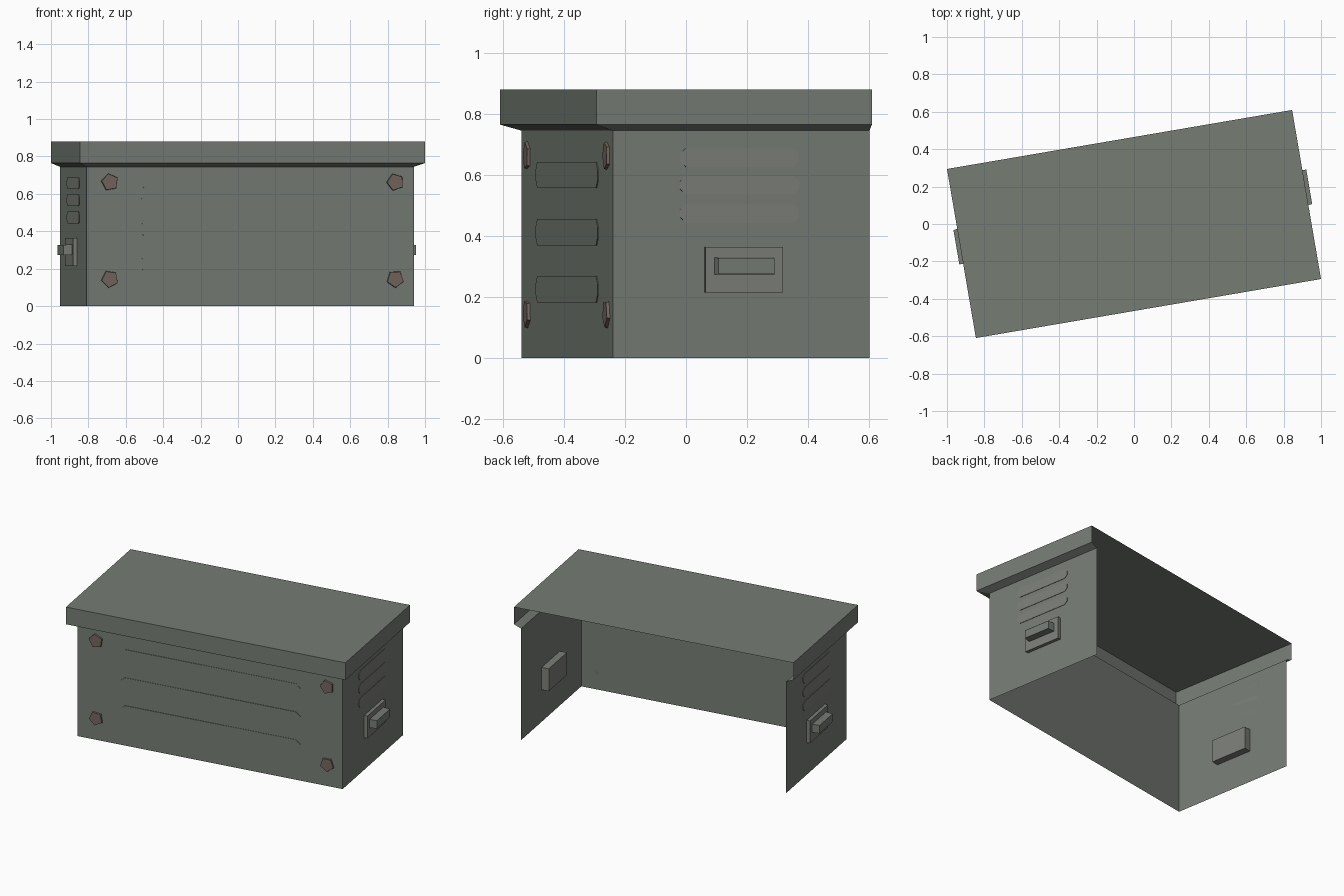
import bpy, bmesh, math
from mathutils import Vector

if "Cube" in bpy.data.objects:
    bpy.data.objects.remove(bpy.data.objects["Cube"])

TURN = math.radians(9.7)          # whole crate is turned about z


def material(name, rgb):
    m = bpy.data.materials.new(name)
    m.diffuse_color = (*rgb, 1)
    m.use_nodes = True
    m.node_tree.nodes["Principled BSDF"].inputs["Base Color"].default_value = m.diffuse_color
    return m


METAL = material("grey_metal", (0.18, 0.20, 0.175))
PANEL = material("panel_metal", (0.20, 0.21, 0.185))
RUST = material("rusty_metal", (0.17, 0.13, 0.11))


def finish(name, bm, mat):
    mesh = bpy.data.meshes.new(name)
    bm.to_mesh(mesh)
    bm.free()
    ob = bpy.data.objects.new(name, mesh)
    ob.rotation_euler.z = TURN
    mesh.materials.append(mat)
    bpy.context.collection.objects.link(ob)


def open_shell(name, levels, mat, cap=False):
    """Three-sided sheet, open at the back; levels are (half width, front y, z)."""
    bm = bmesh.new()
    rows = [[bm.verts.new(p) for p in ((-w, BACK, z), (-w, f, z), (w, f, z), (w, BACK, z))]
            for w, f, z in levels]
    for a, b in zip(rows, rows[1:]):
        for i in range(3):
            bm.faces.new((a[i], a[i + 1], b[i + 1], b[i]))
    if cap:
        bm.faces.new(rows[-1])
    finish(name, bm, mat)


def prism(name, outline, origin, u, n, depth, mat, taper=1.0):
    """Extrude an outline (u, z) from origin along n."""
    origin, u, n, up = Vector(origin), Vector(u), Vector(n), Vector((0, 0, 1))
    bm = bmesh.new()
    low = [bm.verts.new(origin + u * a + up * b) for a, b in outline]
    high = [bm.verts.new(origin + (u * a + up * b) * taper + n * depth) for a, b in outline]
    bm.faces.new(low)
    bm.faces.new(high)
    for i in range(len(low)):
        j = (i + 1) % len(low)
        bm.faces.new((low[i], low[j], high[j], high[i]))
    bmesh.ops.recalc_face_normals(bm, faces=bm.faces)
    finish(name, bm, mat)


def slot(l, h, c):
    """Long eight-sided slot outline."""
    q = [(l, -h * 0.4), (l, h * 0.4), (l - c, h), (c - l, h)]
    return q + [(-a, -b) for a, b in q]


def rect(l, h):
    return [(-l, -h), (l, -h), (l, h), (-l, h)]


BACK, WALL, FRONT = 0.4585, 0.888, -0.395

# Sheet body and overhanging lid, both open at the back
open_shell("body_walls", [(WALL, FRONT, 0), (WALL, FRONT, 0.745)], METAL)
open_shell("lid", [(WALL, FRONT, 0.745), (0.936, -0.4585, 0.765),
                   (0.936, -0.4585, 0.88)], METAL, cap=True)

# Front slots
for i, z in enumerate((0.6, 0.412, 0.225)):
    prism(f"front_slot_{i}", slot(0.603, 0.043, 0.03), (0.003, FRONT, z),
          (1, 0, 0), (0, -1, 0), 0.003, METAL)

# Five-sided corner bolts
for i, (x, z) in enumerate(((-0.763, 0.663), (0.785, 0.663), (-0.763, 0.145), (0.785, 0.145))):
    start = math.radians(100 + 9 * i)
    pts = [(0.048 * math.cos(start + k * math.tau / 5), 0.048 * math.sin(start + k * math.tau / 5))
           for k in range(5)]
    prism(f"bolt_{i}", pts, (x, FRONT, z), (1, 0, 0), (0, -1, 0), 0.01, RUST, 0.95)

# Side vents and handles, mirrored left and right
for s, side in ((-1, "left"), (1, "right")):
    n = (s, 0, 0)
    for i, z in enumerate((0.657, 0.566, 0.474)):
        prism(f"{side}_vent_{i}", slot(0.198, 0.031, 0.02), (s * WALL, 0.026, z),
              (0, 1, 0), n, 0.003, PANEL)
    prism(f"{side}_handle_plate", rect(0.129, 0.075), (s * 0.84, 0.039, 0.289),
          (0, 1, 0), n, 0.07, PANEL)
    prism(f"{side}_handle_bar", rect(0.098, 0.028), (s * 0.91, 0.038, 0.301),
          (0, 1, 0), n, 0.047, METAL, 0.95)
